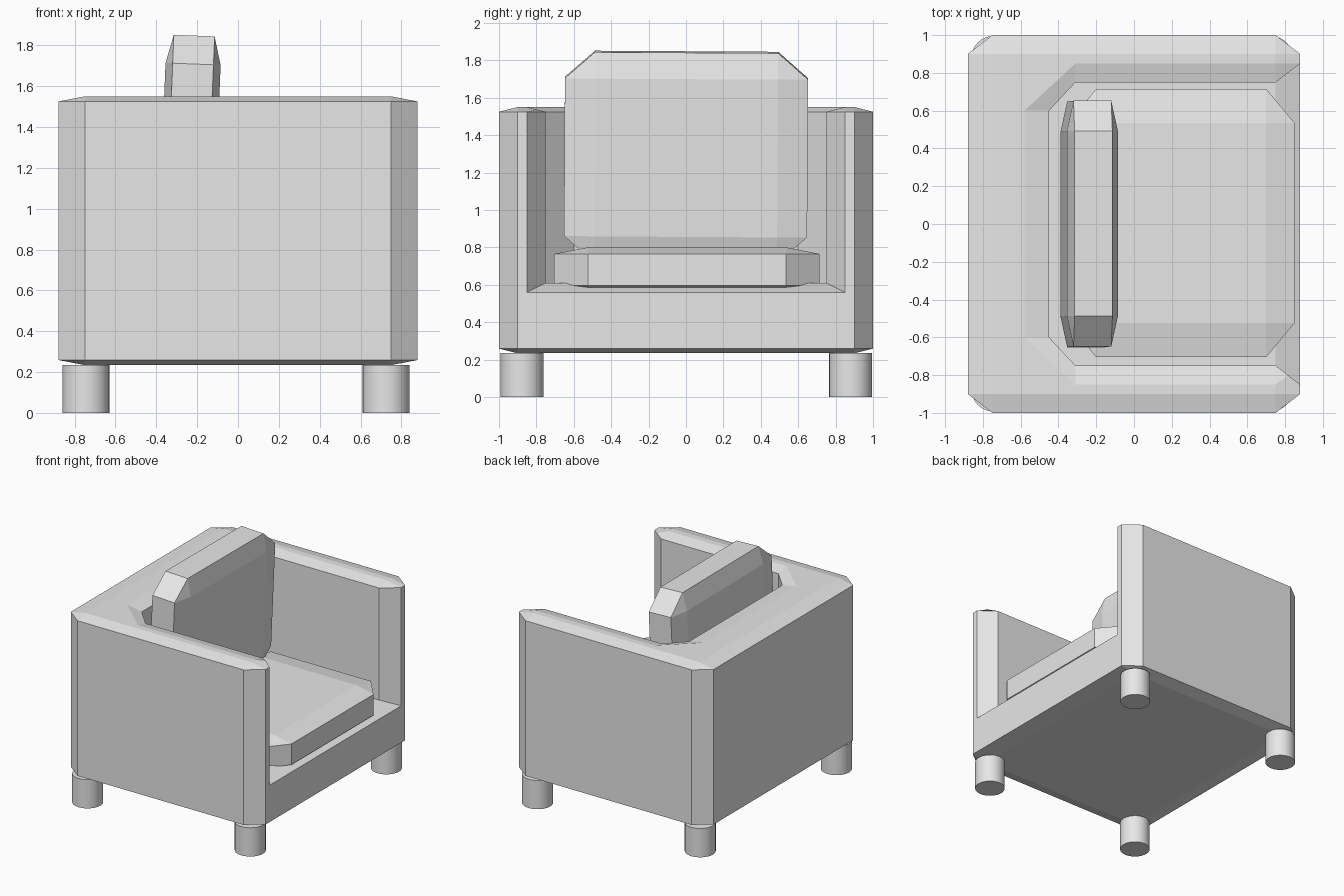
import bpy, bmesh
from itertools import product

if "Cube" in bpy.data.objects:
    bpy.data.objects.remove(bpy.data.objects["Cube"])

grey = bpy.data.materials.new("light grey")
grey.diffuse_color = (0.8, 0.8, 0.8, 1)
grey.use_nodes = True
grey.node_tree.nodes["Principled BSDF"].inputs["Base Color"].default_value = grey.diffuse_color


def add_object(name, bm):
    bmesh.ops.recalc_face_normals(bm, faces=bm.faces)
    me = bpy.data.meshes.new(name)
    bm.to_mesh(me)
    bm.free()
    me.materials.append(grey)
    ob = bpy.data.objects.new(name, me)
    bpy.context.collection.objects.link(ob)
    return ob


def chamfer_box(name, centre, half, cut, rot=(0, 0, 0)):
    """Box with every edge chamfered; cut is the chamfer width along each axis."""
    bm = bmesh.new()
    for s in product((-1, 1), repeat=3):
        for keep in range(3):
            bm.verts.new([s[a] * (half[a] - (0 if a == keep else cut[a])) for a in range(3)])
    bmesh.ops.convex_hull(bm, input=bm.verts)
    bmesh.ops.dissolve_limit(bm, angle_limit=0.005, verts=bm.verts, edges=bm.edges)
    ob = add_object(name, bm)
    ob.location, ob.rotation_euler = centre, rot
    return ob


# body: chamfered block with the sitting space cut out
body = chamfer_box("body", (0, 0, 0.892), (0.88, 1.0, 0.658), (0.13, 0.1, 0.025))

# cutter: half outlines of the inner wall and of its chamfered top rim
wall = [(1.1, 0.85), (0.88, 0.85), (0.75, 0.75), (-0.31, 0.75), (-0.45, 0.6)]
rim = [(1.1, 0.85), (0.88, 0.85), (0.75, 0.85), (-0.31, 0.85), (-0.58, 0.6)]


def floor_height(x):
    return 0.61 - max(0, x - 0.75) * 0.05 / 0.13


bm = bmesh.new()
rings = []
for path, z in ((wall, None), (wall, 1.525), (rim, 1.55), (rim, 1.7)):
    full = path + [(x, -y) for x, y in reversed(path)]
    rings.append([bm.verts.new((x, y, floor_height(x) if z is None else z)) for x, y in full])
for low, high in zip(rings, rings[1:]):
    for i in range(10):
        j = (i + 1) % 10
        bm.faces.new((low[i], low[j], high[j], high[i]))
b = rings[0]
for face in ((b[0], b[1], b[8], b[9]), (b[1], b[2], b[7], b[8]), b[2:8], rings[-1]):
    bm.faces.new(face)
cutter = add_object("seat_space_cutter", bm)
cutter.hide_render = True
cutter.hide_set(True)
mod = body.modifiers.new("seat space", 'BOOLEAN')
mod.operation = 'DIFFERENCE'
mod.solver = 'EXACT'
mod.object = cutter

# cushions
chamfer_box("seat_cushion", (0.25, 0.005, 0.68), (0.6, 0.71, 0.12), (0.15, 0.18, 0.035))
chamfer_box("back_cushion", (-0.237, 0, 1.283), (0.135, 0.65, 0.562), (0.035, 0.16, 0.14),
            (-0.006, 0.04, 0))

# legs
for n, (x, y) in enumerate(product((-0.745, 0.725), (-0.877, 0.88))):
    bpy.ops.mesh.primitive_cylinder_add(vertices=32, radius=0.115, depth=0.235,
                                        location=(x, y, 0.1175))
    leg = bpy.context.object
    leg.name = f"leg_{n + 1}"
    leg.data.materials.append(grey)
    bpy.ops.object.shade_smooth_by_angle()
